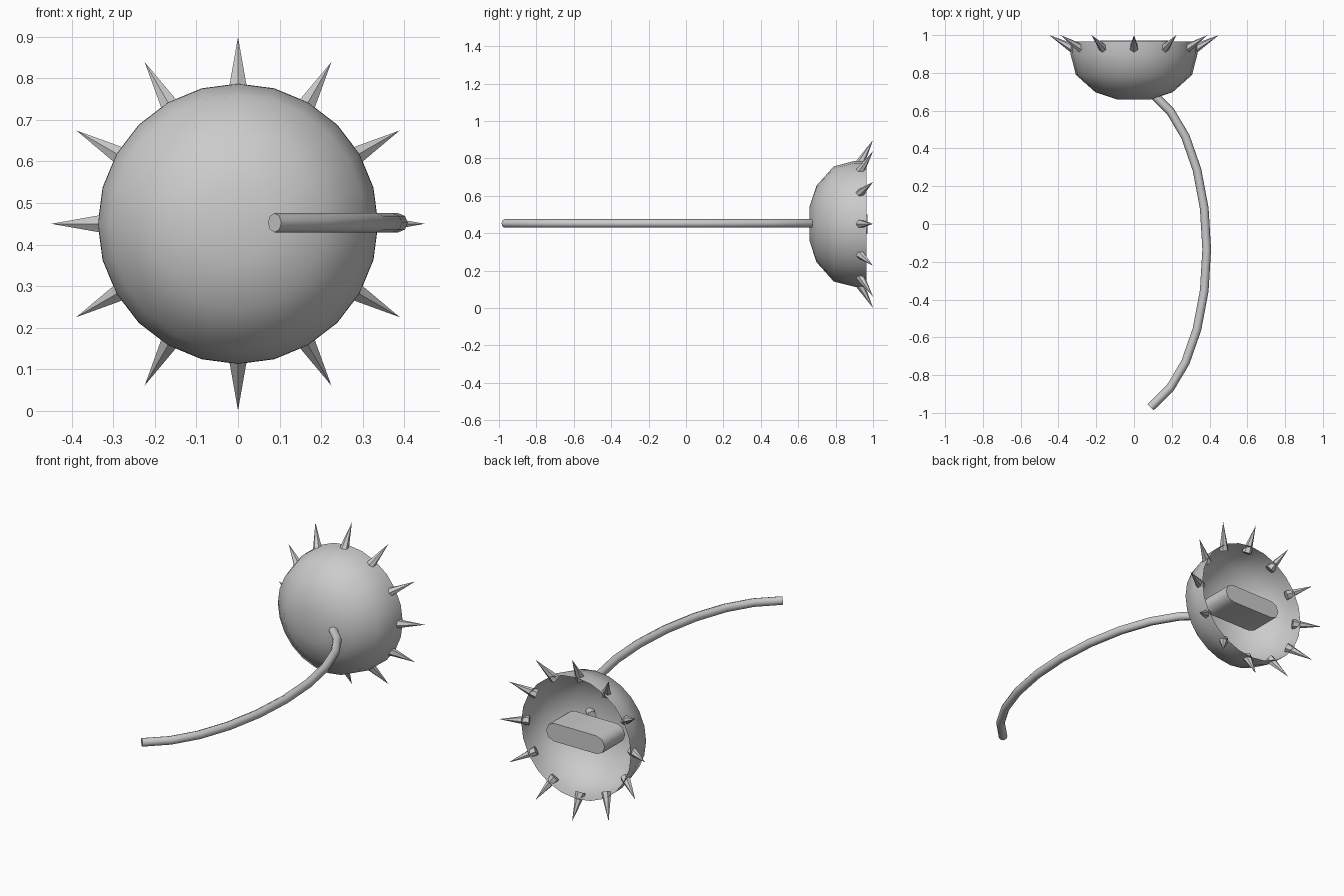
import bpy, bmesh, math
from mathutils import Vector, Matrix

if "Cube" in bpy.data.objects:
    bpy.data.objects.remove(bpy.data.objects["Cube"])

CY = 0.45  # height of the bowl axis
grey = bpy.data.materials.new("plain grey")
grey.diffuse_color = (0.6, 0.6, 0.6, 1)
grey.use_nodes = True
grey.node_tree.nodes["Principled BSDF"].inputs["Base Color"].default_value = grey.diffuse_color


def make(name, bm, smooth=None):
    bmesh.ops.recalc_face_normals(bm, faces=bm.faces)
    me = bpy.data.meshes.new(name)
    bm.to_mesh(me)
    bm.free()
    ob = bpy.data.objects.new(name, me)
    bpy.context.collection.objects.link(ob)
    me.materials.append(grey)
    if smooth:
        bpy.ops.object.select_all(action='DESELECT')
        ob.select_set(True)
        bpy.context.view_layer.objects.active = ob
        bpy.ops.object.shade_smooth_by_angle(angle=math.radians(smooth))
    return ob


def loft(bm, rings):
    """Join closed rings of points with quads."""
    rows = [[bm.verts.new(p) for p in r] for r in rings]
    n = len(rows[0])
    for a, b in zip(rows, rows[1:]):
        for i in range(n):
            j = (i + 1) % n
            bm.faces.new((a[i], a[j], b[j], b[i]))
    return rows


# open bowl, turned about the y axis
profile = [(0.09, 0.66), (0.205, 0.698), (0.308, 0.79), (0.336, 0.90), (0.337, 0.965)]
angles = [math.tau * i / 24 for i in range(24)]
bm = bmesh.new()
rows = loft(bm, [[(r * math.sin(a), y, CY + r * math.cos(a)) for a in angles]
                 for r, y in profile])
bm.faces.new(rows[0])
make("bowl", bm, 60)

# twelve spikes leaning outward round the rim
bm = bmesh.new()
for i in range(12):
    a = math.tau * i / 12
    out = Vector((math.sin(a), 0, math.cos(a)))
    base = out * 0.315 + Vector((0, 0.925, CY))
    tip = out * 0.449 + Vector((0, 1.0, CY))
    axis = (tip - base).normalized()
    side = out.cross(Vector((0, 1, 0))).normalized()
    up = axis.cross(side)
    ring = [bm.verts.new(base + 0.026 * (side * math.cos(t) + up * math.sin(t)))
            for t in [math.tau * (k + 0.5) / 6 for k in range(6)]]
    point = bm.verts.new(tip)
    bm.faces.new(ring)
    for k in range(6):
        bm.faces.new((ring[k], ring[(k + 1) % 6], point))
make("rim_spikes", bm)

# rounded block inside the bowl
outline = []
for sx, start in ((1, -90), (-1, 90)):
    for k in range(5):
        t = math.radians(start + 45 * k)
        outline.append((sx * 0.13 + 0.05 * math.cos(t), CY + 0.05 * math.sin(t)))
bm = bmesh.new()
rows = loft(bm, [[(x, y, z) for x, z in outline] for y in (0.79, 0.971)])
bm.faces.new(rows[0])
bm.faces.new(rows[1])
make("inner_block", bm, 50)

# curved stem: half an ellipse swept with an eight-sided section
path = [Vector((0.385 * math.cos(t), -0.135 + 0.845 * math.sin(t), 0.4525))
        for t in [math.radians(d) for d in range(-60, 61, 15)]]
path = [Vector((0.088, -0.97, 0.4525))] + path + [Vector((0.088, 0.70, 0.4525))]
bm = bmesh.new()
rings = []
for i, p in enumerate(path):
    d = (path[min(i + 1, len(path) - 1)] - path[max(i - 1, 0)]).normalized()
    side = d.cross(Vector((0, 0, 1)))
    rings.append([p + 0.023 * (side * math.cos(t) + Vector((0, 0, 1)) * math.sin(t))
                  for t in [math.tau * k / 8 for k in range(8)]])
rows = loft(bm, rings)
bm.faces.new(rows[0])
bm.faces.new(rows[-1])
make("curved_stem", bm, 50)
